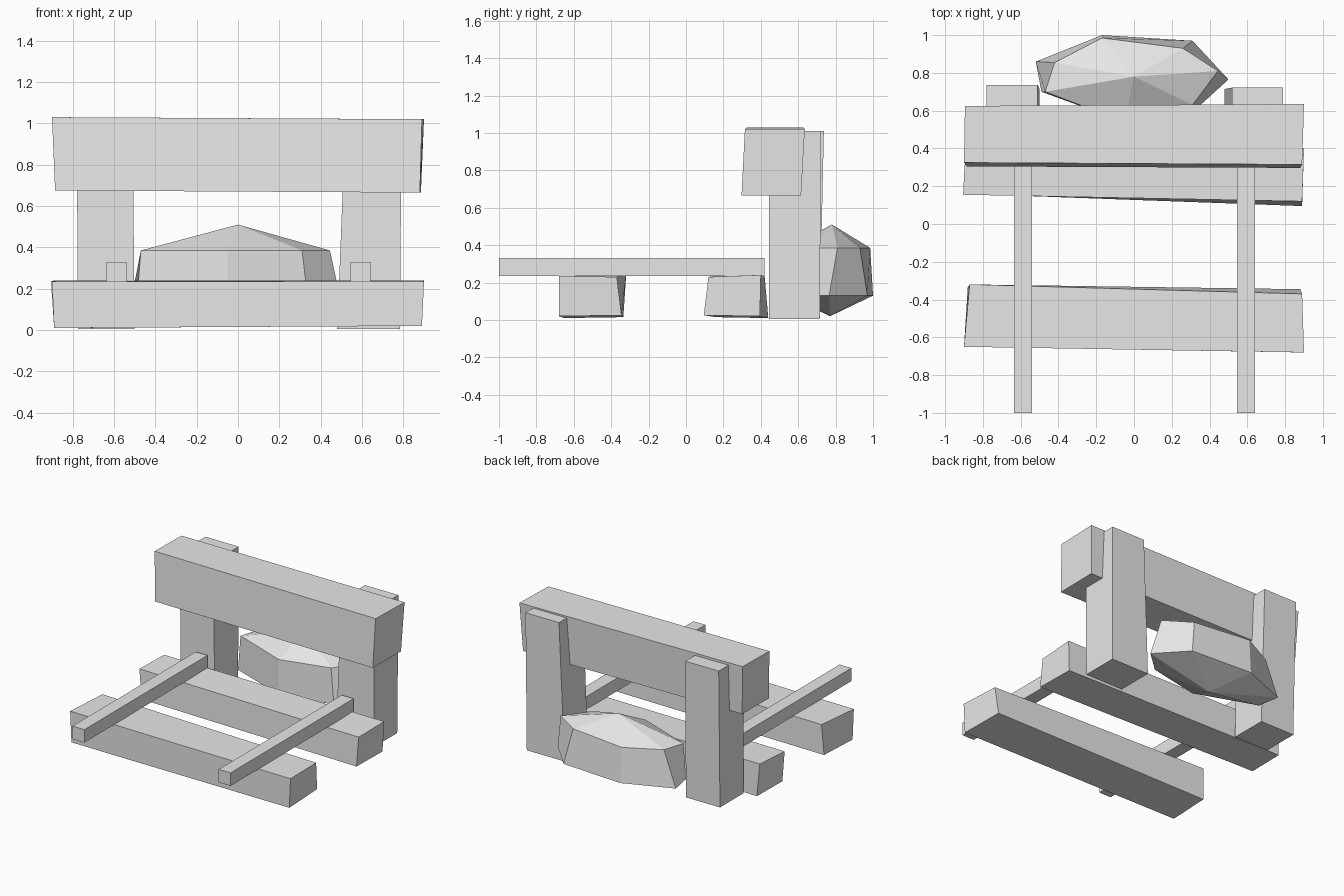
import bpy
import bmesh

if "Cube" in bpy.data.objects:
    bpy.data.objects.remove(bpy.data.objects["Cube"])

grey = bpy.data.materials.new("plain_grey")
grey.diffuse_color = (0.8, 0.8, 0.8, 1)
grey.use_nodes = True
grey.node_tree.nodes["Principled BSDF"].inputs["Base Color"].default_value = grey.diffuse_color


def finish(name, bm):
    bmesh.ops.recalc_face_normals(bm, faces=bm.faces)
    mesh = bpy.data.meshes.new(name)
    bm.to_mesh(mesh)
    bm.free()
    mesh.materials.append(grey)
    bpy.context.collection.objects.link(bpy.data.objects.new(name, mesh))


def loft(name, rings, tips=None):
    """Join rings of points with flat quads; close with caps or with tip points."""
    bm = bmesh.new()
    loops = [[bm.verts.new(p) for p in ring] for ring in rings]
    n = len(loops[0])
    for a, b in zip(loops, loops[1:]):
        for i in range(n):
            j = (i + 1) % n
            bm.faces.new((a[i], a[j], b[j], b[i]))
    for k, ring in enumerate((loops[0], loops[-1])):
        if tips:
            tip = bm.verts.new(tips[k])
            for i in range(n):
                bm.faces.new((ring[i], ring[(i + 1) % n], tip))
        else:
            bm.faces.new(ring)
    finish(name, bm)


def block(name, bottom, top):
    """Uneven block: four (x, y, z) corners below and four above."""
    loft(name, [bottom, top])


def rect(x0, x1, y0, y1, z):
    return [(x0, y0, z), (x1, y0, z), (x1, y1, z), (x0, y1, z)]


# Rough-hewn horizontal beams
block("front_ground_beam",
      [(-0.89, -0.65, 0.01), (0.89, -0.68, 0.02), (0.88, -0.345, 0.025), (-0.88, -0.335, 0.015)],
      [(-0.90, -0.65, 0.235), (0.90, -0.68, 0.235), (0.89, -0.37, 0.23), (-0.87, -0.32, 0.24)])
block("rear_ground_beam",
      [(-0.89, 0.16, 0.015), (0.89, 0.095, 0.025), (0.89, 0.395, 0.02), (-0.88, 0.44, 0.01)],
      [(-0.905, 0.155, 0.235), (0.89, 0.12, 0.23), (0.90, 0.40, 0.24), (-0.89, 0.42, 0.24)])
block("top_beam",
      [(-0.885, 0.305, 0.675), (0.88, 0.297, 0.665), (0.885, 0.615, 0.665), (-0.88, 0.61, 0.675)],
      [(-0.90, 0.325, 1.03), (0.89, 0.315, 1.02), (0.90, 0.635, 1.02), (-0.895, 0.625, 1.03)])

# Upright posts
block("left_post", rect(-0.775, -0.50, 0.445, 0.715, 0.005),
      rect(-0.78, -0.51, 0.445, 0.737, 1.01))
block("right_post", rect(0.48, 0.785, 0.445, 0.715, 0.005),
      rect(0.52, 0.79, 0.445, 0.722, 1.01))

# Slim rails laid across the ground beams
for side, x in (("left", -0.588), ("right", 0.592)):
    block(side + "_rail", rect(x - 0.048, x + 0.048, -1.0, 0.42, 0.235),
          rect(x - 0.048, x + 0.048, -1.0, 0.42, 0.33))

# Faceted boulder behind the frame
lower = [(-0.49, 0.70), (-0.05, 0.54), (0.34, 0.62), (0.50, 0.765),
         (0.31, 0.97), (-0.17, 1.0), (-0.52, 0.86)]
upper = [(-0.47, 0.70), (-0.05, 0.54), (0.31, 0.63), (0.445, 0.81),
         (0.26, 0.93), (-0.17, 0.985), (-0.42, 0.855)]
loft("boulder", [[(x, y, 0.13) for x, y in lower], [(x, y, 0.385) for x, y in upper]],
     tips=[(0, 0.77, 0.02), (0, 0.78, 0.51)])
